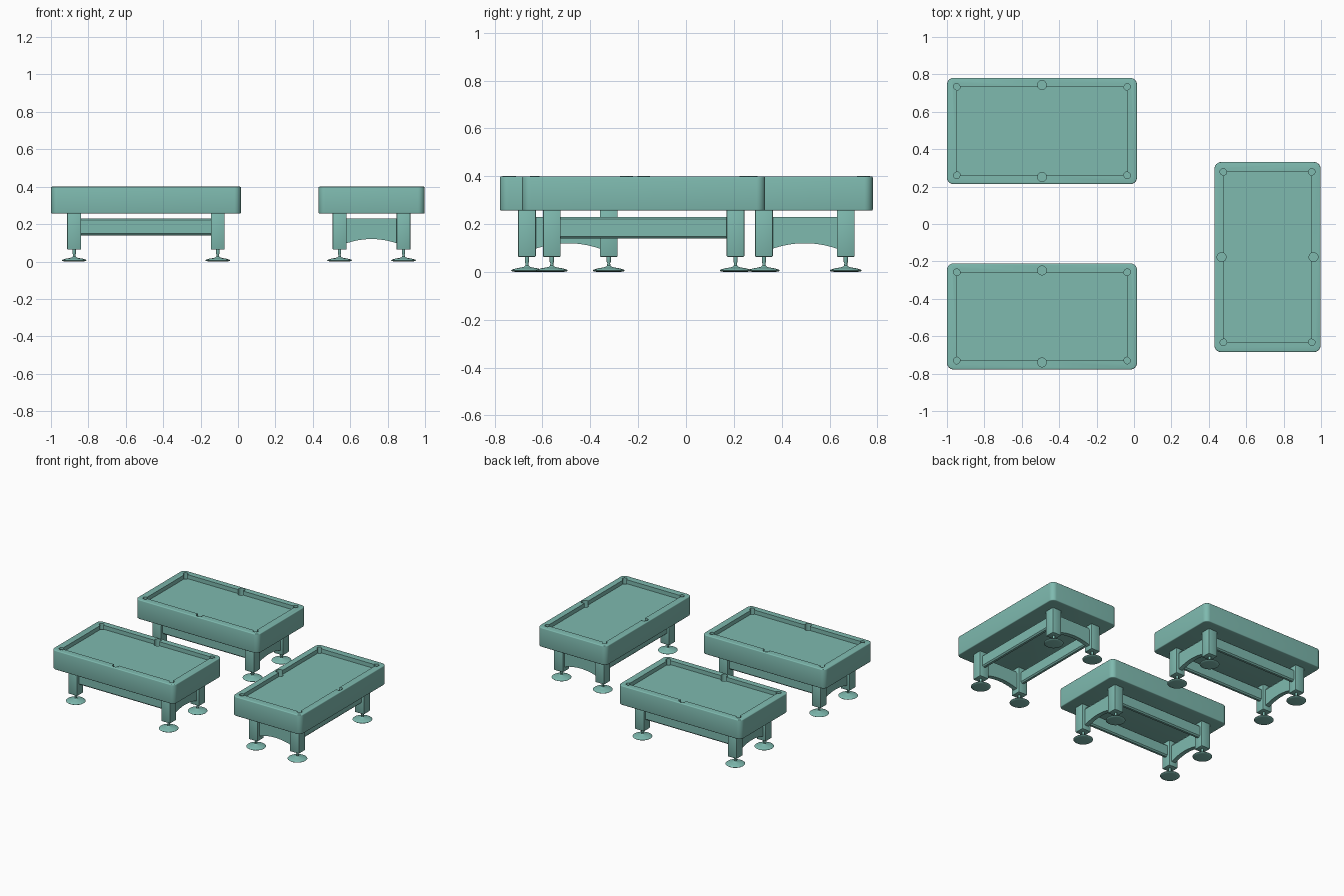
import bpy, bmesh
from math import sin, cos, pi, radians
from mathutils import Matrix, Vector

if "Cube" in bpy.data.objects:
    bpy.data.objects.remove(bpy.data.objects["Cube"])

HX, HY = 0.508, 0.284        # half size of a table
BX, BY = 0.455, 0.236        # half size of the playing bed
LX, LY = 0.384, 0.171        # leg offsets
TOP, BED = 0.40, 0.37
parts = []

teal = bpy.data.materials.new("teal")
teal.diffuse_color = (0.21, 0.49, 0.43, 1)
teal.use_nodes = True
teal.node_tree.nodes["Principled BSDF"].inputs["Base Color"].default_value = teal.diffuse_color


def finish(bm, name, bevel=0.0, seg=2, keep=True):
    bmesh.ops.recalc_face_normals(bm, faces=bm.faces)
    if bevel:
        edges = [e for e in bm.edges if e.calc_face_angle(0) > radians(40)]
        bmesh.ops.bevel(bm, geom=edges, offset=bevel, segments=seg,
                        profile=0.5, affect='EDGES', clamp_overlap=True)
    me = bpy.data.meshes.new(name)
    bm.to_mesh(me)
    bm.free()
    me.materials.append(teal)
    me.shade_smooth()
    me.set_sharp_from_angle(angle=radians(35))
    ob = bpy.data.objects.new(name, me)
    bpy.context.collection.objects.link(ob)
    if keep:
        parts.append(ob)
    return ob


def prism(name, pts, lo, hi, matrix=Matrix(), bevel=0.0, seg=2, keep=True):
    bm = bmesh.new()
    bot = [bm.verts.new(matrix @ Vector((x, y, lo))) for x, y in pts]
    top = [bm.verts.new(matrix @ Vector((x, y, hi))) for x, y in pts]
    bm.faces.new(bot[::-1])
    bm.faces.new(top)
    n = len(pts)
    for i in range(n):
        j = (i + 1) % n
        bm.faces.new((bot[i], bot[j], top[j], top[i]))
    return finish(bm, name, bevel, seg, keep)


def rect(cx, cy, hx, hy):
    return [(cx - hx, cy - hy), (cx + hx, cy - hy), (cx + hx, cy + hy), (cx - hx, cy + hy)]


def arc(cx, cy, r, a0, a1, n):
    return [(cx + r * cos(a0 + (a1 - a0) * i / n), cy + r * sin(a0 + (a1 - a0) * i / n))
            for i in range(n + 1)]


def lathe(name, profile, cx, cy, n=32):
    bm = bmesh.new()
    rings = [[bm.verts.new((cx + r * cos(2 * pi * i / n), cy + r * sin(2 * pi * i / n), z))
              for i in range(n)] for r, z in profile]
    for a, b in zip(rings, rings[1:]):
        for i in range(n):
            j = (i + 1) % n
            bm.faces.new((a[i], a[j], b[j], b[i]))
    bm.faces.new(rings[0][::-1])
    bm.faces.new(rings[-1])
    return finish(bm, name)


# table body: rounded slab with the bed and six pockets cut out
R = 0.036
outline = []
for k, (sx, sy) in enumerate([(1, 1), (-1, 1), (-1, -1), (1, -1)]):
    outline += arc(sx * (HX - R), sy * (HY - R), R, k * pi / 2, (k + 1) * pi / 2, 8)
body = prism("table_body", outline, 0.256, TOP, bevel=0.006, seg=3)

# pocket: x, y, radius, start and end angle of the liner
pockets = [(0, 0.247, 0.025, radians(-26), radians(206)),
           (0, -0.247, 0.025, radians(154), radians(386))]
for k, (sx, sy) in enumerate([(1, 1), (-1, 1), (-1, -1), (1, -1)]):
    pockets.append((sx * 0.456, sy * 0.237, 0.019, k * pi / 2 - pi / 2, k * pi / 2 + pi))

cutters = [prism("bed_cutter", rect(0, 0, BX, BY), BED, 0.5, keep=False)]
for x, y, r, a0, a1 in pockets:
    cutters.append(prism("pocket_cutter", arc(x, y, r, 0, 2 * pi * 31 / 32, 31),
                         0.335, 0.5, keep=False))
    # thin liner wall rising just above the rail
    prism("pocket_liner", arc(x, y, r + 0.0005, a0, a1, 20) + arc(x, y, r - 0.002, a1, a0, 20),
          0.336, TOP + 0.0015)
for c in cutters:
    c.hide_render = True
    m = body.modifiers.new("cut", 'BOOLEAN')
    m.operation, m.solver, m.object = 'DIFFERENCE', 'EXACT', c
bpy.context.view_layer.update()
cut = bpy.data.meshes.new_from_object(body.evaluated_get(bpy.context.evaluated_depsgraph_get()))
body.modifiers.clear()
body.data = cut
cut.shade_smooth()
cut.set_sharp_from_angle(angle=radians(35))
for c in cutters:
    bpy.data.objects.remove(c)

# legs with round adjustable feet
foot = [(0.045, 0), (0.062, 0.002), (0.067, 0.006), (0.062, 0.010), (0.045, 0.015),
        (0.022, 0.019), (0.012, 0.022), (0.007, 0.027), (0.006, 0.036), (0.009, 0.042),
        (0.009, 0.066)]
for sx in (-1, 1):
    for sy in (-1, 1):
        prism("leg", rect(sx * LX, sy * LY, 0.037, 0.037), 0.063, 0.262, bevel=0.004)
        lathe("foot", foot, sx * LX, sy * LY)

# long stretchers between the legs
for s in (-1, 1):
    prism("side_stretcher", rect(0, s * LY, LX - 0.025, 0.017), 0.14, 0.23, bevel=0.009, seg=1)

# arched end aprons (profile in y-z, extruded along x)
W = LY - 0.03
arch = [(-W + 2 * W * i / 20, 0.095 + 0.025 * (1 - (2 * i / 20 - 1) ** 2)) for i in range(21)]
arch += [(W, 0.22), (-W, 0.22)]
yz = Matrix(((0, 0, 1, 0), (1, 0, 0, 0), (0, 1, 0, 0), (0, 0, 0, 1)))
for s in (-1, 1):
    prism("end_apron", arch, s * LX - 0.016, s * LX + 0.016, yz)
    # narrow cap along the top of the apron
    prism("apron_cap", rect(s * LX, 0, 0.010, W), 0.215, 0.23)

# place three tables: two parallel, one turned a quarter
places = [(-0.492, 0.497, 0), (-0.492, -0.494, 0), (0.714, -0.177, pi / 2)]
for i, (x, y, a) in enumerate(places):
    m = Matrix.Translation((x, y, 0)) @ Matrix.Rotation(a, 4, 'Z')
    for p in list(parts):
        ob = p
        if i < len(places) - 1:
            ob = p.copy()
            bpy.context.collection.objects.link(ob)
        ob.matrix_world = m
